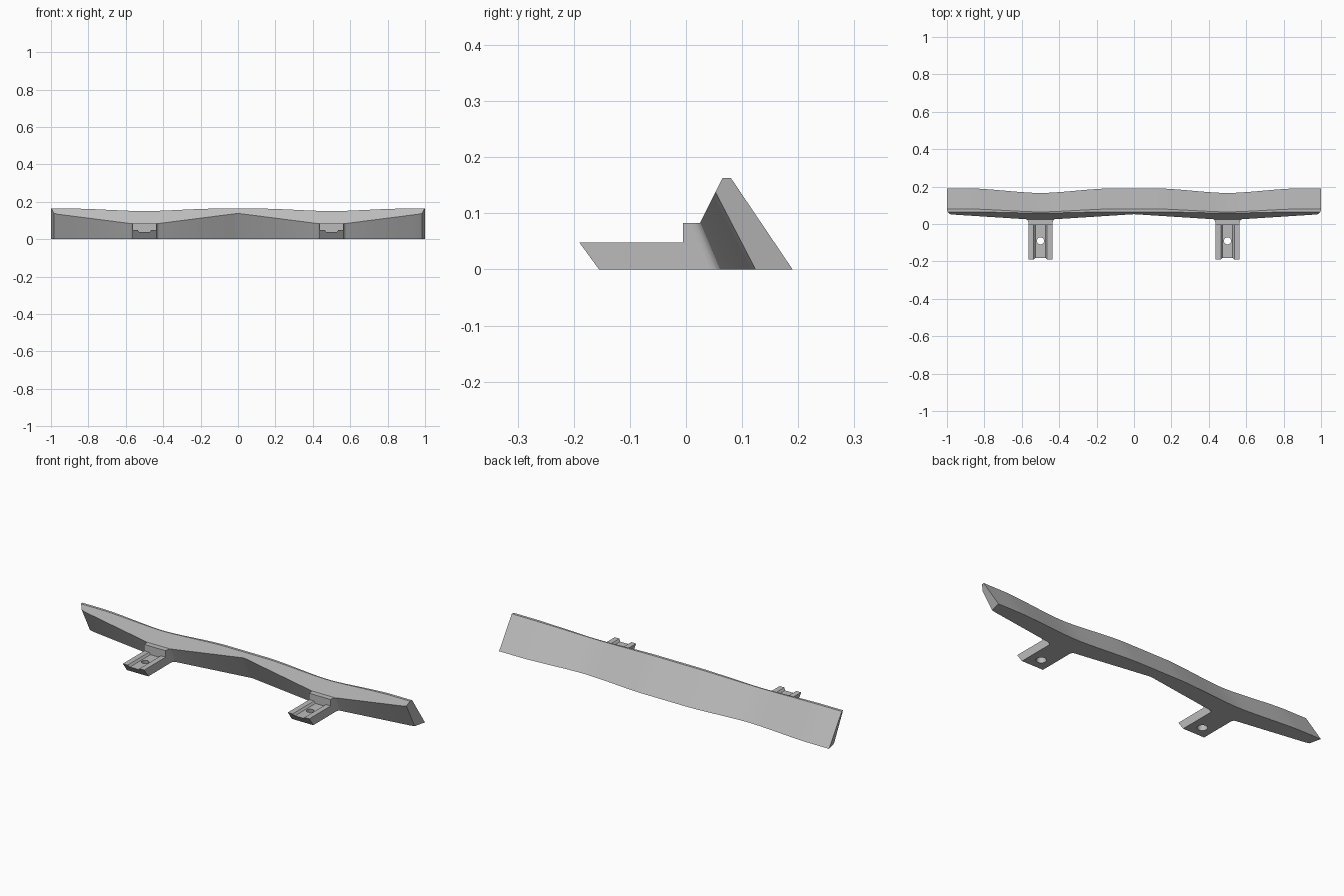
import bpy
import bmesh
import math

cube = bpy.data.objects.get("Cube")
if cube:
    bpy.data.objects.remove(cube, do_unlink=True)

grey = bpy.data.materials.new("plain_grey")
grey.use_nodes = True
grey.diffuse_color = (0.5, 0.5, 0.5, 1)
grey.node_tree.nodes["Principled BSDF"].inputs["Base Color"].default_value = (0.5, 0.5, 0.5, 1)


def loft(name, rings, smooth=0):
    """Skin a list of equal-length closed rings and cap both ends."""
    bm = bmesh.new()
    loops = [[bm.verts.new(p) for p in ring] for ring in rings]
    for a, b in zip(loops, loops[1:]):
        for i in range(len(a)):
            j = (i + 1) % len(a)
            bm.faces.new((a[i], a[j], b[j], b[i]))
    bm.faces.new(loops[0][::-1])
    bm.faces.new(loops[-1])
    bmesh.ops.recalc_face_normals(bm, faces=bm.faces)
    mesh = bpy.data.meshes.new(name)
    bm.to_mesh(mesh)
    bm.free()
    mesh.materials.append(grey)
    obj = bpy.data.objects.new(name, mesh)
    bpy.context.collection.objects.link(obj)
    if smooth:
        bpy.ops.object.select_all(action='DESELECT')
        obj.select_set(True)
        bpy.context.view_layer.objects.active = obj
        bpy.ops.object.shade_smooth_by_angle(angle=math.radians(smooth))
    return obj


def ramp(v, lo, hi):
    return min(1, max(0, (v - lo) / (hi - lo)))


def mix(a, b, t):
    return a + (b - a) * t


# Wavy beam: narrow at the brackets, deeper at the middle and the ends
def section(x):
    away = abs(abs(x) - 0.5)
    front = ramp(away, 0.07, 0.5)
    t = ramp(away, 0.02, 0.36)
    back = mix(t, t * t * (3 - 2 * t), 0.5)
    ridge_z = mix(0.083, 0.138, front)
    top_z = mix(0.150, 0.163, back)
    back_y = mix(0.166, 0.19, back)
    slope_y = lambda z: 0.025 + (z - 0.083) * 0.5
    profile = [(mix(0.06, 0.124, front), 0), (slope_y(ridge_z), ridge_z),
               (slope_y(top_z), top_z), (back_y - 0.675 * top_z, top_z), (back_y, 0)]
    # The end faces lean back towards the front edges
    lean = (0.016, 0.016, 0.003, 0, 0) if abs(x) == 1 else (0,) * 5
    return [(x - math.copysign(d, x), y, z) for d, (y, z) in zip(lean, profile)]


stations = [i / 50 for i in range(-48, 49)]
stations = sorted(set([-1, 1] + stations + [s * v for s in (-1, 1) for v in (0.43, 0.57)]))
loft("beam", [section(x) for x in stations], 20)

for side, cx in (("left", 0.5), ("right", -0.5)):
    # Mounting arm with a channel along its top and an undercut front end
    half = [(0.065, 0), (0.065, 0.048), (0.036, 0.048), (0.027, 0.037)]
    outline = half + [(-x, z) for x, z in reversed(half)]
    arm = loft(side + "_mounting_arm", [
        [(cx + x, -0.155 - 0.035 * z / 0.048, z) for x, z in outline],
        [(cx + x, 0.08, z) for x, z in outline]])

    # Tapered bolt hole
    bpy.ops.mesh.primitive_cone_add(vertices=32, radius1=0.028, radius2=0.016,
                                    depth=0.07, location=(cx, -0.09, 0.02))
    cutter = bpy.context.object
    cutter.data.materials.append(grey)
    cutter.hide_render = True
    cut = arm.modifiers.new("bolt_hole", 'BOOLEAN')
    cut.operation = 'DIFFERENCE'
    cut.solver = 'EXACT'
    cut.object = cutter
    bpy.context.view_layer.objects.active = arm
    bpy.ops.object.modifier_apply(modifier=cut.name)
    bpy.data.objects.remove(cutter, do_unlink=True)

    # Raised root block flaring into the beam
    def root_ring(z, shift):
        flare = [(0.065, -0.005), (0.065, 0.008 + shift), (0.067, 0.017 + shift),
                 (0.072, 0.024 + shift), (0.082, 0.029 + shift), (0.08, 0.045 + shift)]
        plan = flare + [(-x, y) for x, y in reversed(flare)]
        return [(cx + x, y, z) for x, y in plan]

    loft(side + "_arm_root", [root_ring(0, 0.035), root_ring(0.083, 0)], 35)
